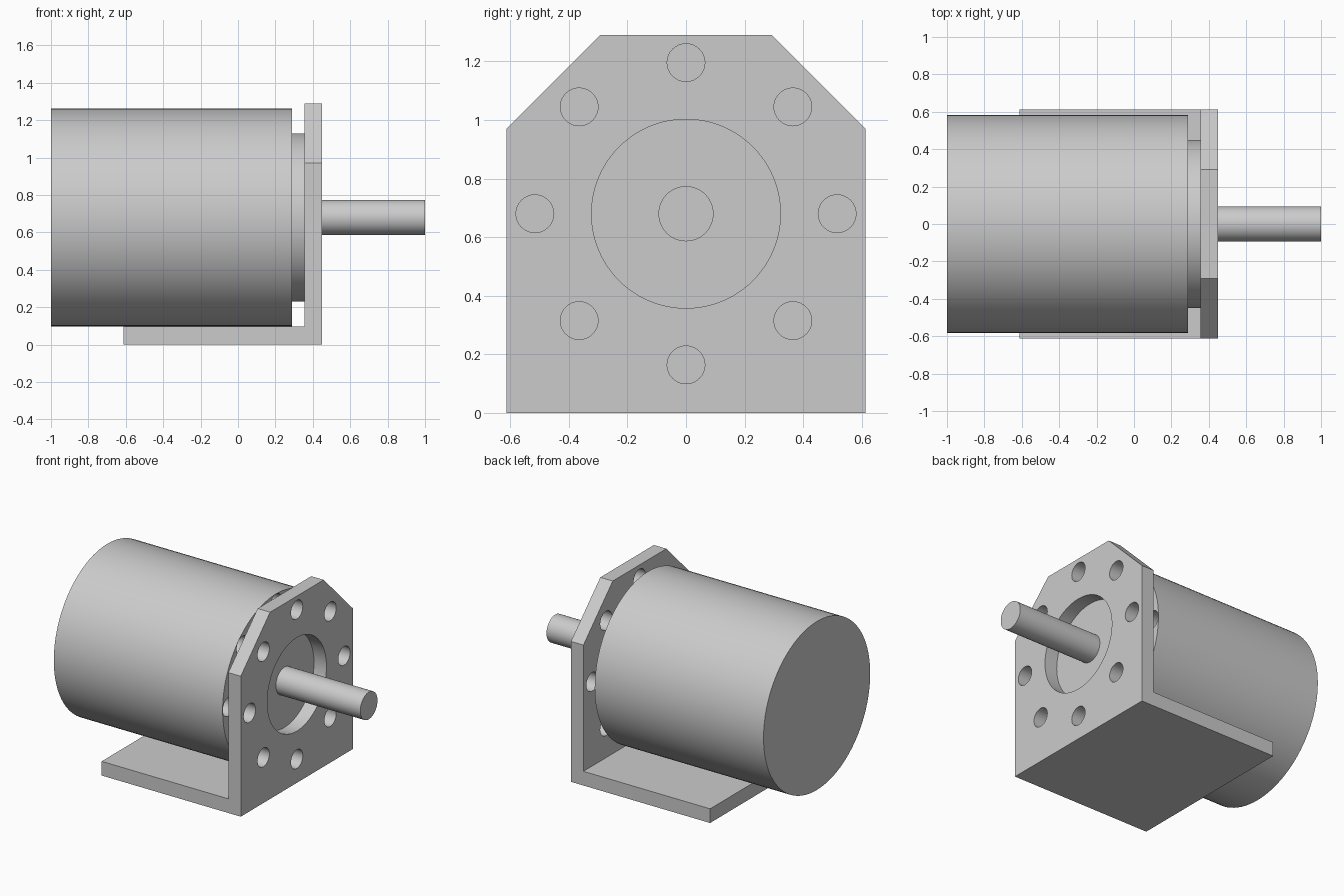
import bpy, bmesh
from math import pi, cos, sin, radians
from mathutils import Vector

if "Cube" in bpy.data.objects:
    bpy.data.objects.remove(bpy.data.objects["Cube"])

AXIS_Z = 0.68      # height of the shaft axis
HALF_W = 0.6125    # half width of the bracket


def finish(name, bm):
    bmesh.ops.recalc_face_normals(bm, faces=bm.faces[:])
    me = bpy.data.meshes.new(name)
    bm.to_mesh(me)
    bm.free()
    ob = bpy.data.objects.new(name, me)
    bpy.context.collection.objects.link(ob)
    return ob


def lathe(name, profile, y=0, z=AXIS_Z, sides=96):
    """Revolve (x, radius) points about an axis parallel to x; caps are n-gons."""
    bm = bmesh.new()
    rings = [[bm.verts.new((x, y + r * cos(2 * pi * i / sides), z + r * sin(2 * pi * i / sides)))
              for i in range(sides)] for x, r in profile]
    for a, b in zip(rings, rings[1:]):
        for i in range(sides):
            j = (i + 1) % sides
            bm.faces.new((a[i], a[j], b[j], b[i]))
    bm.faces.new(rings[0])
    bm.faces.new(rings[-1])
    return finish(name, bm)


def activate(ob):
    bpy.ops.object.select_all(action='DESELECT')
    ob.select_set(True)
    bpy.context.view_layer.objects.active = ob


def cut(ob, cutters):
    activate(ob)
    for c in cutters:
        mod = ob.modifiers.new("cut", 'BOOLEAN')
        mod.operation = 'DIFFERENCE'
        mod.solver = 'EXACT'
        mod.object = c
        bpy.ops.object.modifier_apply(modifier=mod.name)
    bpy.ops.object.shade_smooth_by_angle(angle=radians(30))


# Motor: can, pilot collar and shaft turned in one profile
motor = lathe("motor", [(-1, 0.582), (0.29, 0.582), (0.29, 0.45), (0.355, 0.45),
                        (0.355, 0.094), (1, 0.094)])

# Bracket: L section swept across y
bm = bmesh.new()
section = [(-0.613, 0), (0.45, 0), (0.45, 1.29), (0.355, 1.29), (0.355, 0.098), (-0.613, 0.098)]
face = bm.faces.new([bm.verts.new((x, -HALF_W, z)) for x, z in section])
ext = bmesh.ops.extrude_face_region(bm, geom=[face])
bmesh.ops.translate(bm, vec=(0, 2 * HALF_W, 0),
                    verts=[v for v in ext["geom"] if isinstance(v, bmesh.types.BMVert)])
# Chamfered top corners
for s in (-1, 1):
    res = bmesh.ops.bisect_plane(bm, geom=bm.verts[:] + bm.edges[:] + bm.faces[:],
                                 plane_co=Vector((0, s * 0.2925, 1.29)),
                                 plane_no=Vector((0, s, 1)).normalized(), clear_outer=True)
    edges = [e for e in res["geom_cut"] if isinstance(e, bmesh.types.BMEdge)]
    bmesh.ops.holes_fill(bm, edges=edges, sides=0)
bracket = finish("bracket", bm)

# Bolt circle drilled through the bracket and into the motor, plus the central bore
drills = [lathe("drill", [(-0.51, 0.0645), (0.6, 0.0645)],
                0.516 * cos(k * pi / 4), AXIS_Z + 0.516 * sin(k * pi / 4), 32) for k in range(8)]
bore = lathe("bore", [(0.3, 0.3225), (0.6, 0.3225)])
cut(motor, drills)
cut(bracket, drills + [bore])
for c in drills + [bore]:
    bpy.data.objects.remove(c)
